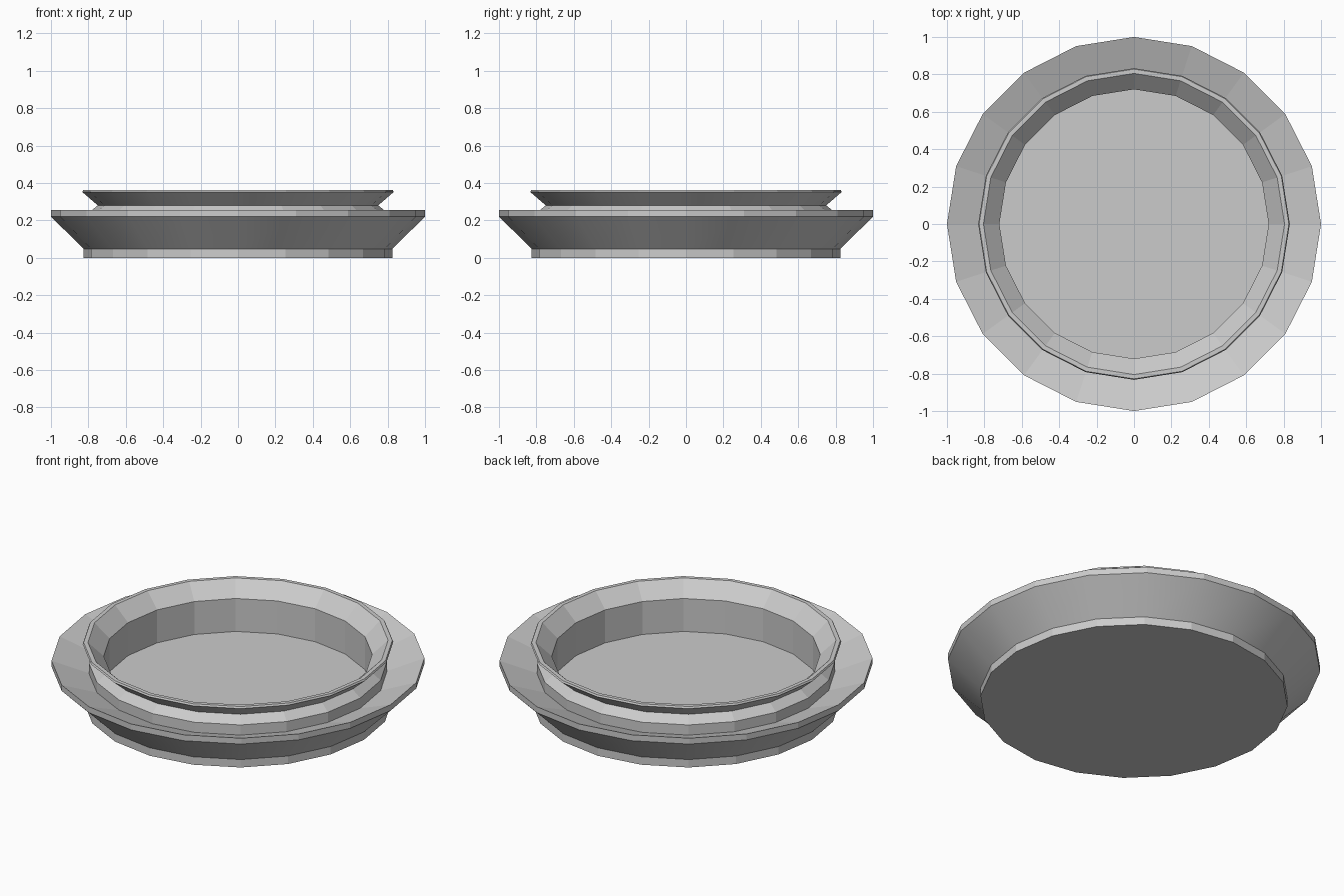
import bpy, bmesh
from math import sin, cos, tau

if "Cube" in bpy.data.objects:
    bpy.data.objects.remove(bpy.data.objects["Cube"])

SIDES = 20

# Profile as (radius, height), from the underside round the outside to the bowl floor
PROFILE = [
    (0.825, 0.0), (0.825, 0.047),      # foot
    (1.0, 0.22), (1.0, 0.255),         # flared flange and its edge
    (0.80, 0.18), (0.80, 0.24),        # flange dips inward to the neck
    (0.75, 0.28),                      # neck groove
    (0.833, 0.352), (0.828, 0.362),    # flared lip
    (0.805, 0.362), (0.72, 0.28),      # lip top and inner bevel
    (0.72, 0.085),                     # bowl wall down to the floor
]
SMOOTH_BANDS = {1, 6}                  # undersides of flange and lip


def lathe(name, profile, smooth_bands):
    bm = bmesh.new()
    rings = [[bm.verts.new((r * cos(tau * i / SIDES), r * sin(tau * i / SIDES), z))
              for i in range(SIDES)] for r, z in profile]
    for band, (low, high) in enumerate(zip(rings, rings[1:])):
        for i in range(SIDES):
            j = (i + 1) % SIDES
            face = bm.faces.new((low[i], low[j], high[j], high[i]))
            face.smooth = band in smooth_bands
    # Underside and bowl floor
    bm.faces.new(rings[0][::-1])
    bm.faces.new(rings[-1])
    bmesh.ops.recalc_face_normals(bm, faces=bm.faces)
    mesh = bpy.data.meshes.new(name)
    bm.to_mesh(mesh)
    bm.free()
    obj = bpy.data.objects.new(name, mesh)
    bpy.context.collection.objects.link(obj)
    return obj


lathe("round_dish", PROFILE, SMOOTH_BANDS)
